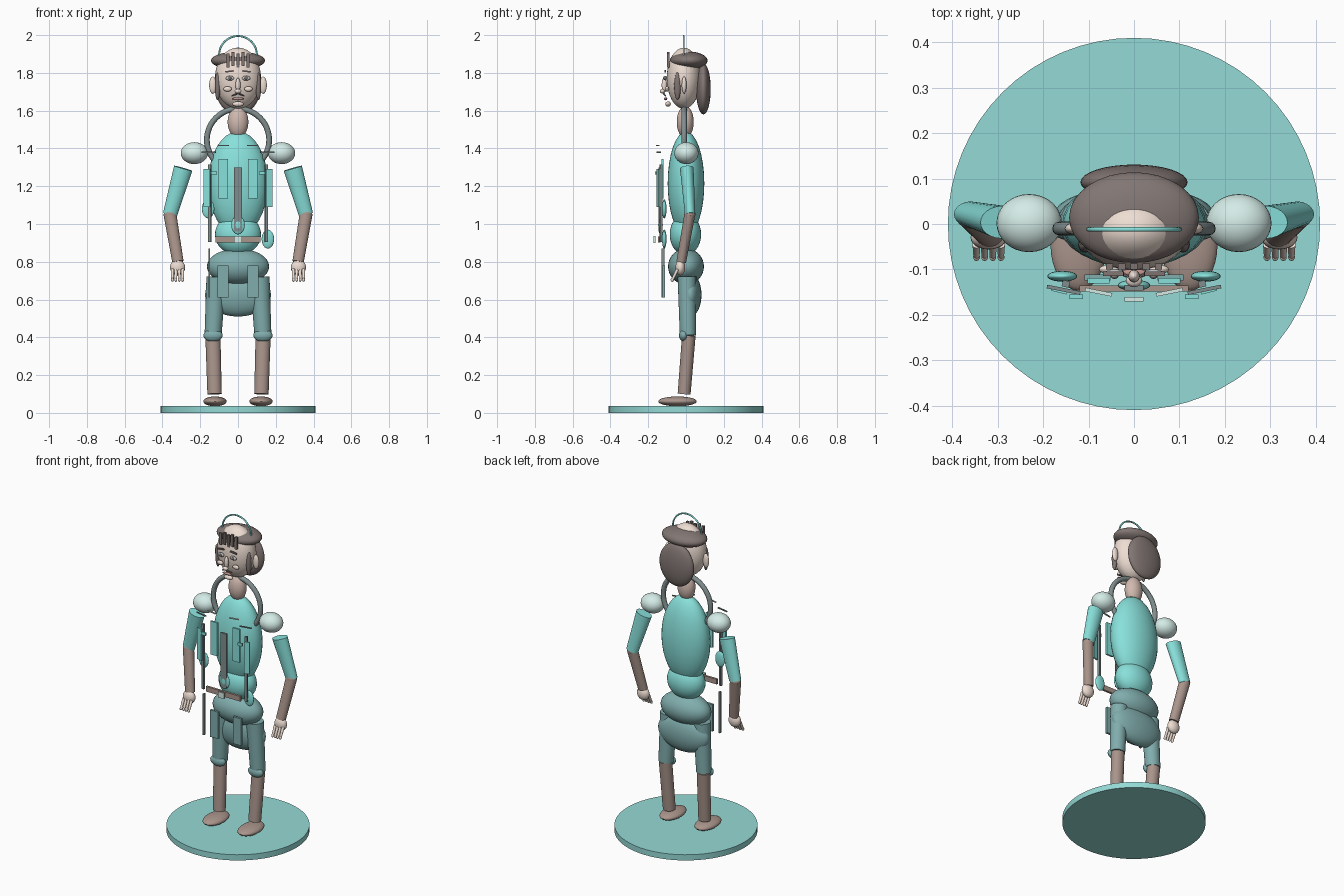
import bpy, math
from mathutils import Vector

COLORS = {
    "teal": (0.25, 0.75, 0.71), "base_teal": (0.30, 0.70, 0.67), "pale": (0.66, 0.84, 0.80),
    "trouser": (0.22, 0.42, 0.42), "brown": (0.40, 0.30, 0.26), "skin": (0.86, 0.73, 0.65),
    "neck": (0.64, 0.49, 0.43), "hair": (0.22, 0.18, 0.17), "dark": (0.22, 0.27, 0.27),
    "lip": (0.50, 0.28, 0.25), "white": (0.9, 0.9, 0.87),
}
mats = {}
for key, c in COLORS.items():
    mats[key] = bpy.data.materials.new(key)
    mats[key].diffuse_color = (*c, 1)


def finish(name, color, smooth=True):
    ob = bpy.context.object
    ob.name = name
    ob.data.materials.append(mats[color])
    bpy.ops.object.transform_apply(location=False, rotation=False, scale=True)
    if smooth:
        bpy.ops.object.shade_smooth_by_angle(angle=math.radians(40))
    return ob


def ball(name, loc, radii, color, seg=32):
    bpy.ops.mesh.primitive_uv_sphere_add(segments=seg, ring_count=seg // 2, location=loc)
    bpy.context.object.scale = radii
    return finish(name, color)


def limb(name, a, b, r1, r2, color, flat=1.0, seg=24):
    a, b = Vector(a), Vector(b)
    d = b - a
    bpy.ops.mesh.primitive_cone_add(vertices=seg, radius1=r1, radius2=r2, depth=d.length,
                                    location=(a + b) / 2)
    ob = bpy.context.object
    ob.scale = (1, flat, 1)
    finish(name, color)
    # minimal rotation keeps the flattened axis facing front
    ob.rotation_euler = Vector((0, 0, 1)).rotation_difference(d).to_euler()
    return ob


def slab(name, loc, size, color, rot=(0, 0, 0)):
    bpy.ops.mesh.primitive_cube_add(size=1, location=loc)
    bpy.context.object.scale = size
    ob = finish(name, color, False)
    ob.rotation_euler = rot
    return ob


def ring(name, loc, major, minor, color, seg=48):
    bpy.ops.mesh.primitive_torus_add(major_radius=major, minor_radius=minor, major_segments=seg,
                                     minor_segments=12, location=loc,
                                     rotation=(math.pi / 2, 0, 0))
    return finish(name, color)


# base disc
bpy.ops.mesh.primitive_cylinder_add(vertices=64, radius=0.41, depth=0.036, location=(0, 0, 0.018))
finish("base", "base_teal")

# trunk
ball("hips", (0, 0, 0.775), (0.165, 0.095, 0.095), "trouser")
ball("shorts", (0, 0.022, 0.625), (0.175, 0.06, 0.115), "trouser")
ball("abdomen", (0, -0.003, 0.945), (0.122, 0.083, 0.11), "teal")
ball("torso", (0, 0, 1.215), (0.158, 0.097, 0.275), "teal")
ball("neck", (0, -0.004, 1.54), (0.055, 0.045, 0.085), "neck")
ring("collar_ring", (0, -0.01, 1.445), 0.165, 0.015, "dark")

# head and hair
ball("head", (0, -0.012, 1.772), (0.122, 0.09, 0.162), "skin")
ball("hair_cap", (0, 0.014, 1.865), (0.143, 0.1, 0.048), "hair")
ball("back_hair", (0, 0.092, 1.715), (0.118, 0.039, 0.135), "hair")
for i in range(5):
    x = (i - 2) * 0.027
    slab("fringe", (x, -0.094, 1.865 + 0.008 * (i % 2)), (0.016, 0.013, 0.075), "hair")
ring("halo", (0, -0.012, 1.895), 0.1, 0.005, "teal")

# face
ball("nose", (0, -0.115, 1.735), (0.013, 0.014, 0.04), "skin", 16)
ball("nose_tip", (0, -0.125, 1.703), (0.018, 0.014, 0.012), "skin", 16)
ball("mouth", (0, -0.108, 1.663), (0.033, 0.009, 0.008), "lip", 16)
ball("chin", (0, -0.095, 1.635), (0.03, 0.015, 0.014), "skin", 16)

for s in (-1, 1):
    # face sides
    ball("ear", (s * 0.133, -0.01, 1.735), (0.02, 0.013, 0.046), "skin", 16)
    ball("sideburn", (s * 0.108, -0.045, 1.73), (0.015, 0.018, 0.075), "hair", 16)
    ball("eye", (s * 0.043, -0.108, 1.772), (0.022, 0.008, 0.013), "white", 16)
    ball("pupil", (s * 0.043, -0.116, 1.772), (0.008, 0.005, 0.009), "hair", 12)
    slab("brow", (s * 0.045, -0.11, 1.808), (0.045, 0.01, 0.008), "hair", (0, s * 0.12, 0))
    ball("cheek", (s * 0.055, -0.1, 1.715), (0.022, 0.01, 0.014), "skin", 16)
    limb("moustache", (s * 0.004, -0.118, 1.69), (s * 0.034, -0.108, 1.678), 0.005, 0.003,
         "hair", seg=8)

    # arms
    ball("shoulder", (s * 0.231, 0.002, 1.375), (0.072, 0.064, 0.058), "pale")
    limb("upper_arm", (s * 0.36, 0.022, 1.05), (s * 0.29, 0.004, 1.295), 0.038, 0.05, "teal", 0.72)
    ball("elbow", (s * 0.36, 0.02, 1.05), (0.034, 0.03, 0.03), "brown", 16)
    limb("forearm", (s * 0.318, -0.025, 0.80), (s * 0.36, 0.02, 1.05), 0.03, 0.034, "brown", 0.85)
    ball("hand", (s * 0.32, -0.03, 0.77), (0.04, 0.026, 0.042), "skin", 24)
    for i in range(4):
        x = s * (0.32 + (i - 1.5) * 0.018)
        limb("finger", (x, -0.072, 0.705), (x, -0.045, 0.76), 0.007, 0.009, "skin", seg=10)
        ball("fingertip", (x, -0.073, 0.704), (0.008, 0.009, 0.01), "skin", 10)

    # legs
    limb("thigh", (s * 0.132, 0.01, 0.41), (s * 0.115, 0.005, 0.72), 0.045, 0.052, "trouser", 0.95)
    ball("knee", (s * 0.132, -0.012, 0.41), (0.051, 0.025, 0.033), "trouser", 24)
    limb("shin", (s * 0.124, -0.01, 0.1), (s * 0.133, 0.015, 0.41), 0.038, 0.04, "brown", 0.9)
    ball("shoe", (s * 0.122, -0.045, 0.061), (0.062, 0.102, 0.026), "brown")

    # jacket slats standing off the chest
    slab("lapel", (s * 0.078, -0.125, 1.24), (0.048, 0.012, 0.21), "teal")
    slab("jacket_edge", (s * 0.15, -0.132, 1.11), (0.016, 0.014, 0.41), "dark", (0, 0, s * 0.25))
    slab("jacket_side", (s * 0.165, -0.146, 1.19), (0.035, 0.01, 0.2), "teal", (0, 0, s * 0.25))
    slab("collar_trim", (s * 0.078, -0.15, 1.415), (0.06, 0.008, 0.006), "pale", (0, 0, s * 0.2))
    slab("shoulder_trim", (s * 0.155, -0.145, 1.38), (0.075, 0.008, 0.006), "dark",
         (0, 0, s * 0.2))
    slab("chest_clip", (s * 0.127, -0.16, 1.27), (0.03, 0.01, 0.018), "teal")
    slab("coat_tail", (s * 0.08, -0.118, 0.695), (0.057, 0.014, 0.17), "trouser")
    # pouches sit at different heights on each side
    ball("pouch", (s * 0.158, -0.115, 1.0 - s * 0.08), (0.033, 0.012, 0.05), "teal", 24)

# centre front pieces
slab("placket", (0, -0.14, 1.13), (0.042, 0.012, 0.34), "dark")
ball("pendant", (0, -0.135, 0.995), (0.036, 0.012, 0.05), "teal", 24)
slab("belt", (0, -0.142, 0.918), (0.24, 0.014, 0.032), "brown")
slab("buckle", (0, -0.166, 0.918), (0.042, 0.01, 0.036), "pale")
slab("hanging_strap", (-0.152, -0.122, 0.74), (0.01, 0.014, 0.26), "dark")
